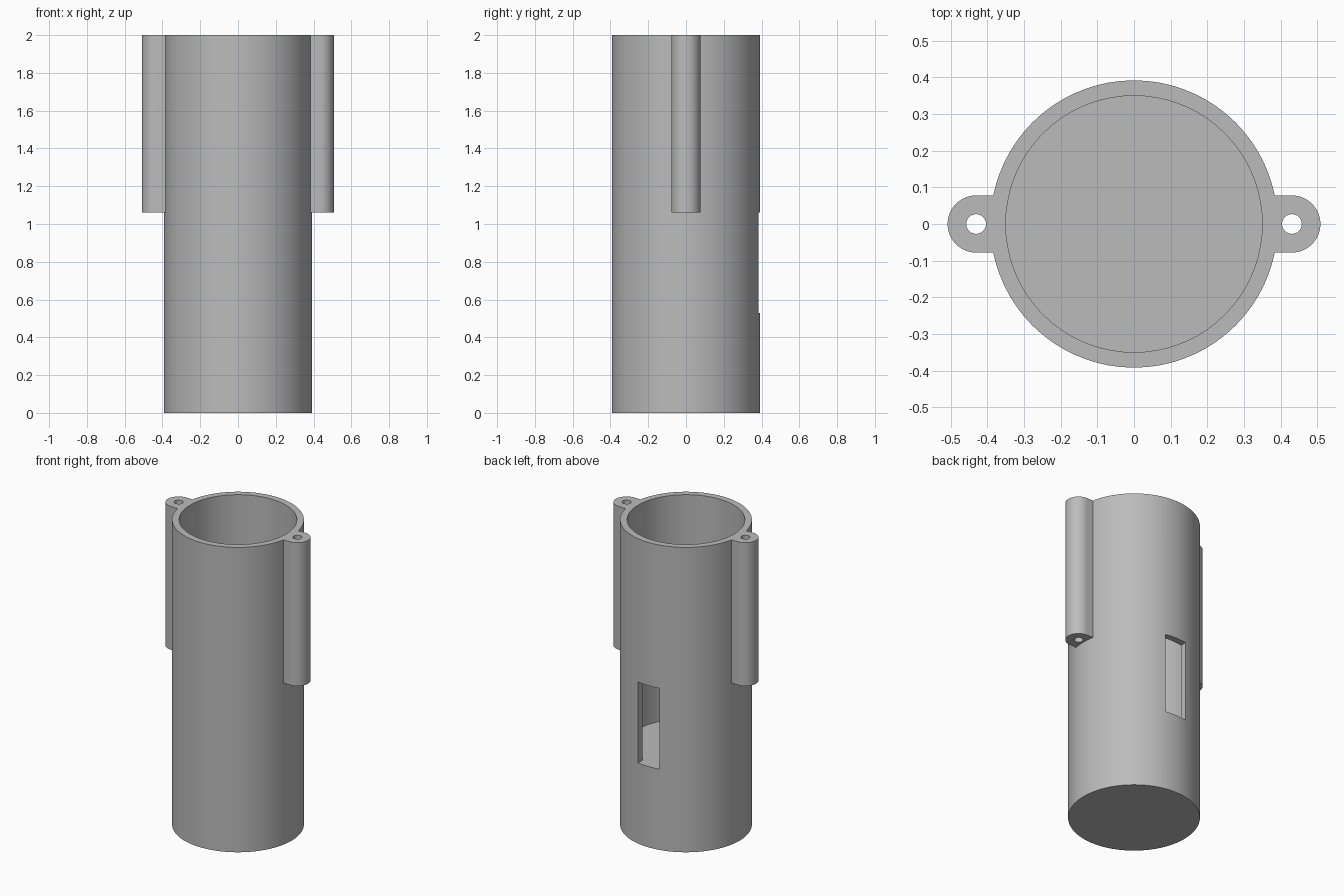
import bpy, bmesh, math

cube = bpy.data.objects.get("Cube")
if cube:
    bpy.data.objects.remove(cube, do_unlink=True)

# Main sizes
HEIGHT, OUTER, INNER = 2.0, 0.392, 0.35
FLOOR, LUG_BASE = 0.53, 1.06
LUG_X, LUG_R, HOLE_R = 0.431, 0.078, 0.027

grey = bpy.data.materials.new("plain grey")
grey.use_nodes = True
colour = (0.5, 0.5, 0.5, 1)
grey.diffuse_color = colour
grey.node_tree.nodes["Principled BSDF"].inputs["Base Color"].default_value = colour


def arc(radius, start, end, steps, cx=0.0):
    return [(cx + radius * math.cos(start + (end - start) * i / steps),
             radius * math.sin(start + (end - start) * i / steps))
            for i in range(steps + 1)]


def circle(radius, steps, cx=0.0):
    return arc(radius, 0, 2 * math.pi, steps, cx)[:-1]


def prism(name, outline, z0, z1):
    """Extrude a flat outline between two heights."""
    bm = bmesh.new()
    base = bm.faces.new([bm.verts.new((x, y, z0)) for x, y in outline])
    top = bmesh.ops.extrude_face_region(bm, geom=[base])["geom"]
    bmesh.ops.translate(bm, vec=(0, 0, z1 - z0),
                        verts=[v for v in top if isinstance(v, bmesh.types.BMVert)])
    bmesh.ops.recalc_face_normals(bm, faces=bm.faces)
    mesh = bpy.data.meshes.new(name)
    bm.to_mesh(mesh)
    bm.free()
    mesh.materials.append(grey)
    obj = bpy.data.objects.new(name, mesh)
    bpy.context.collection.objects.link(obj)
    return obj


def combine(target, tool, operation):
    """Apply a boolean and discard the tool."""
    bpy.context.view_layer.objects.active = target
    mod = target.modifiers.new(operation, 'BOOLEAN')
    mod.operation, mod.solver, mod.object = operation, 'EXACT', tool
    bpy.ops.object.modifier_apply(modifier=mod.name)
    bpy.data.objects.remove(tool, do_unlink=True)


# Tube body
body = prism("tube_housing", circle(OUTER, 72), 0, HEIGHT)

# Screw lugs on both sides
for side in (1, -1):
    outline = arc(LUG_R, -math.pi / 2, math.pi / 2, 20, LUG_X)
    outline += [(0.37, LUG_R), (0.37, -LUG_R)]
    lug = prism("screw_lug", [(side * x, y) for x, y in outline], LUG_BASE, HEIGHT)
    combine(body, lug, 'UNION')

# Bore down to the raised floor
combine(body, prism("bore", circle(INNER, 72), FLOOR, HEIGHT + 0.1), 'DIFFERENCE')

# Screw holes
for side in (1, -1):
    hole = prism("screw_hole", circle(HOLE_R, 24, side * LUG_X), LUG_BASE - 0.1, HEIGHT + 0.1)
    combine(body, hole, 'DIFFERENCE')

# Rear window, level with the floor
w = LUG_R
window = prism("rear_window", [(-w, 0.2), (w, 0.2), (w, 0.5), (-w, 0.5)], FLOOR, LUG_BASE)
combine(body, window, 'DIFFERENCE')

# Smooth round walls, sharp rims
bpy.ops.object.select_all(action='DESELECT')
body.select_set(True)
bpy.context.view_layer.objects.active = body
bpy.ops.object.shade_smooth_by_angle(angle=math.radians(25))
